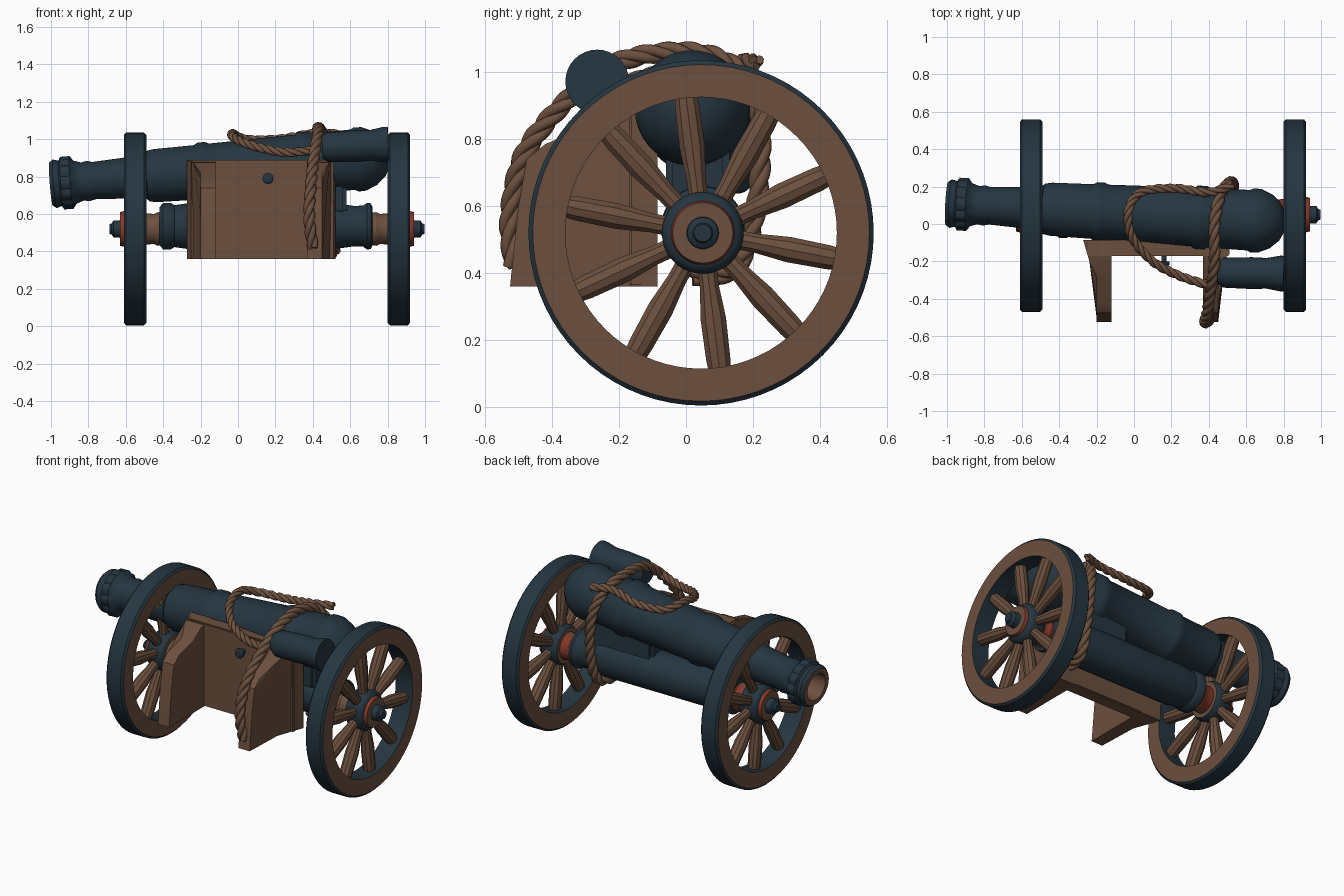
import bpy, bmesh, math
from mathutils import Vector, Matrix

cube = bpy.data.objects.get("Cube")
if cube:
    bpy.data.objects.remove(cube)


def material(name, rgb):
    m = bpy.data.materials.new(name)
    m.use_nodes = True
    m.diffuse_color = (*rgb, 1)
    m.node_tree.nodes["Principled BSDF"].inputs["Base Color"].default_value = (*rgb, 1)
    return m


MATS = [material("wood brown", (0.15, 0.08, 0.048)),
        material("dark iron", (0.018, 0.036, 0.052)),
        material("rust red", (0.24, 0.04, 0.022))]
WOOD, IRON, RED = range(3)


def finish(name, bm, angle=35):
    bmesh.ops.remove_doubles(bm, verts=bm.verts, dist=0.0005)
    bmesh.ops.recalc_face_normals(bm, faces=bm.faces)
    mesh = bpy.data.meshes.new(name)
    bm.to_mesh(mesh)
    bm.free()
    for m in MATS:
        mesh.materials.append(m)
    ob = bpy.data.objects.new(name, mesh)
    bpy.context.collection.objects.link(ob)
    bpy.ops.object.select_all(action="DESELECT")
    ob.select_set(True)
    bpy.context.view_layer.objects.active = ob
    bpy.ops.object.shade_smooth_by_angle(angle=math.radians(angle))
    return ob


def lathe(name, profile, colours, sides=40, place=Matrix(), warp=None, closed=False):
    """Turn (x, radius) points about x; colours holds one index per band."""
    bm = bmesh.new()
    rings = []
    for x, r in profile:
        ring = []
        for i in range(sides):
            a = math.tau * i / sides
            k = r * (warp(x, a) if warp else 1)
            ring.append(bm.verts.new((x, k * math.cos(a), k * math.sin(a))))
        rings.append(ring)
    bands = len(rings) if closed else len(rings) - 1
    for b in range(bands):
        p, q = rings[b], rings[(b + 1) % len(rings)]
        for i in range(sides):
            j = (i + 1) % sides
            f = bm.faces.new((p[i], p[j], q[j], q[i]))
            f.material_index = colours if isinstance(colours, int) else colours[b]
    bmesh.ops.transform(bm, matrix=place, verts=bm.verts)
    return finish(name, bm)


def aim(start, end):
    """Placement matrix with its x axis running from start to end."""
    s, e = Vector(start), Vector(end)
    return Matrix.Translation(s) @ (e - s).to_track_quat("X", "Z").to_matrix().to_4x4()


def box(name, lo, hi, colour, bevel=0.01):
    bm = bmesh.new()
    bmesh.ops.create_cube(bm, size=1)
    for v in bm.verts:
        v.co = [lo[i] + (v.co[i] + 0.5) * (hi[i] - lo[i]) for i in range(3)]
    bmesh.ops.bevel(bm, geom=bm.edges[:], offset=bevel, segments=2, affect="EDGES")
    for f in bm.faces:
        f.material_index = colour
    return finish(name, bm)


# Main barrel with lobed muzzle and brown bore
barrel = [(0.25, 0), (0.25, 0.065), (0.0, 0.085), (0.0, 0.115), (0.02, 0.13), (0.05, 0.122),
          (0.06, 0.137), (0.11, 0.137), (0.13, 0.115), (0.17, 0.102), (0.2, 0.108),
          (0.23, 0.1), (0.5, 0.115), (0.52, 0.135), (0.56, 0.142), (0.78, 0.146),
          (0.8, 0.158), (0.84, 0.158), (0.86, 0.148), (1.32, 0.158), (1.34, 0.17),
          (1.39, 0.17), (1.41, 0.158), (1.62, 0.162), (1.64, 0.172), (1.68, 0.17),
          (1.74, 0.145), (1.79, 0.1), (1.81, 0.06), (1.82, 0)]


def lobes(x, a):
    return 0.96 + 0.07 * abs(math.cos(6 * a)) if 0.055 < x < 0.12 else 1


lathe("barrel", barrel, [WOOD] * 3 + [IRON] * (len(barrel) - 4), 72,
      aim((-1, 0.11, 0.76), (0.8, 0.01, 0.905)), lobes)

# Small barrel lying over the trail
lathe("small_barrel", [(0, 0), (0, 0.06), (0.03, 0.08), (0.18, 0.085), (0.26, 0.082),
                       (0.33, 0.095), (0.355, 0.095), (0.355, 0)], IRON, 32,
      aim((0.45, -0.26, 0.955), (0.81, -0.265, 0.972)))

# Axle tube and the cradle between it and the barrel
CY, CZ = 0.05, 0.52
lathe("axle_tube", [(-0.42, 0), (-0.42, 0.1), (-0.4, 0.125), (-0.36, 0.125), (-0.34, 0.112),
                    (-0.25, 0.125), (0.5, 0.125), (0.62, 0.108), (0.67, 0.11), (0.69, 0.125),
                    (0.71, 0.122), (0.72, 0.1), (0.72, 0)], IRON, 40,
      Matrix.Translation((0, CY, 0.535)))
box("barrel_cradle", (0.15, -0.06, 0.6), (0.58, 0.13, 0.8), IRON, 0.02)

# Wheels: rim, spokes, hub and inner collar, outward along local x
for side, x in (("left", 0.86), ("right", -0.55)):
    turn = Matrix.Rotation(0 if x > 0 else math.pi, 4, "Z")
    place = Matrix.Translation((x, 0.045, 0.52)) @ turn
    hub_place = Matrix.Translation((x, CY, CZ)) @ turn
    lathe(side + "_rim", [(-0.06, 0.405), (-0.06, 0.502), (-0.048, 0.515), (0.048, 0.515),
                          (0.06, 0.502), (0.06, 0.405)],
          [WOOD, IRON, IRON, IRON, WOOD, IRON], 72, place, closed=True)
    for i in range(10):
        a = math.radians(97 - 36 * i)
        d = Vector((0, math.cos(a), math.sin(a)))
        c = Vector((x, CY, CZ))
        lathe(f"{side}_spoke_{i + 1}", [(0.08, 0.03), (0.16, 0.03), (0.26, 0.04), (0.38, 0.038),
                                        (0.42, 0.034)], WOOD, 10, aim(c, c + d))
    lathe(side + "_hub", [(-0.06, 0), (-0.06, 0.11), (-0.04, 0.122), (0.035, 0.122),
                          (0.055, 0.108), (0.06, 0.095), (0.08, 0.09), (0.08, 0.048),
                          (0.085, 0.046), (0.115, 0.046), (0.125, 0.03), (0.138, 0.026),
                          (0.138, 0)],
          [WOOD, IRON, IRON, IRON, IRON, RED, WOOD] + [IRON] * 5, 36, hub_place)
    collar = lathe(side + "_collar", [(-0.15, 0.085), (-0.12, 0.09), (-0.1, 0.08),
                                      (-0.05, 0.085)], WOOD, 36, hub_place)
    for f in collar.data.polygons:
        if f.normal.y > 0.2:
            f.material_index = RED

# Trail: upright board with two shaped cheeks
box("trail_board", (-0.25, -0.17, 0.36), (0.51, -0.085, 0.89), WOOD, 0.006)
MID = 0.125
outline = [(-0.085, 0.36), (-0.26, 0.36), (-0.525, 0.36), (-0.5, 0.6), (-0.475, 0.74),
           (-0.42, 0.785), (-0.28, 0.82), (-0.2, 0.875), (-0.085, 0.89)]
for side, s in (("right", -1), ("left", 1)):
    bm = bmesh.new()
    inner, outer = [], []
    for y, z in outline:
        flare = 0.325 + 0.072 * min(1, max(0, (y + 0.28) / 0.15))
        inner.append(bm.verts.new((MID + s * 0.245, y, z)))
        outer.append(bm.verts.new((MID + s * flare, y, z)))
    n = len(outline)
    bm.faces.new(inner)
    bm.faces.new(outer[::-1])
    for i in range(n):
        j = (i + 1) % n
        bm.faces.new((inner[i], outer[i], outer[j], inner[j]))
    bmesh.ops.triangulate(bm, faces=[f for f in bm.faces if len(f.verts) > 4])
    finish(side + "_cheek", bm, 30)

# Iron knob on the board
lathe("board_knob", [(-0.01, 0.014), (0.03, 0.014), (0.032, 0.03), (0.048, 0.03),
                     (0.055, 0.02), (0.055, 0)], IRON, 12,
      aim((0.16, -0.17, 0.79), (0.16, -0.4, 0.79)))


def smooth_path(points, steps):
    p = [Vector(q) for q in points]
    p = [2 * p[0] - p[1]] + p + [2 * p[-1] - p[-2]]
    out = []
    for i in range(1, len(p) - 2):
        a, b, c, d = p[i - 1:i + 3]
        for k in range(steps):
            t = k / steps
            out.append(0.5 * (2 * b + (c - a) * t + (2 * a - 5 * b + 4 * c - d) * t * t
                              + (3 * b - a - 3 * c + d) * t ** 3))
    return out + [p[-2]]


def rope(name, points, radius):
    """Three strands twisted about a smooth path."""
    path = smooth_path(points, 14)
    cu = bpy.data.curves.new(name, "CURVE")
    cu.dimensions = "3D"
    cu.bevel_depth = radius * 0.58
    cu.bevel_resolution = 2
    cu.use_fill_caps = True
    cu.materials.append(MATS[WOOD])
    splines = [cu.splines.new("POLY") for _ in range(3)]
    for sp in splines:
        sp.points.add(len(path) - 1)
    normal, run = Vector((0.3, 0.5, 0.8)), 0
    for i, c in enumerate(path):
        tan = (path[min(i + 1, len(path) - 1)] - path[max(i - 1, 0)]).normalized()
        normal = (normal - tan * normal.dot(tan)).normalized()
        run += (c - path[i - 1]).length if i else 0
        for k, sp in enumerate(splines):
            a = run / radius * 0.9 + k * math.tau / 3
            off = normal * math.cos(a) + tan.cross(normal) * math.sin(a)
            sp.points[i].co = (*(c + off * radius * 0.5), 1)
    bpy.context.collection.objects.link(bpy.data.objects.new(name, cu))


# Ropes: one draped across everything, one looped over the barrel
rope("draped_rope", [(0.4, -0.515, 0.42), (0.38, -0.525, 0.58), (0.39, -0.48, 0.76),
                     (0.41, -0.35, 0.92), (0.43, -0.2, 1.03), (0.43, 0, 1.06),
                     (0.46, 0.15, 1.01), (0.51, 0.22, 0.86), (0.53, 0.21, 0.6),
                     (0.52, 0.15, 0.42), (0.49, 0.02, 0.39)], 0.03)
rope("looped_rope", [(0.41, -0.33, 0.94), (0.25, -0.28, 0.93), (0.1, -0.2, 0.96),
                     (-0.01, -0.07, 1.0), (-0.03, 0.07, 1.03), (0.04, 0.17, 1.0),
                     (0.22, 0.19, 1.0), (0.4, 0.17, 1.03), (0.53, 0.21, 1.03)], 0.024)
